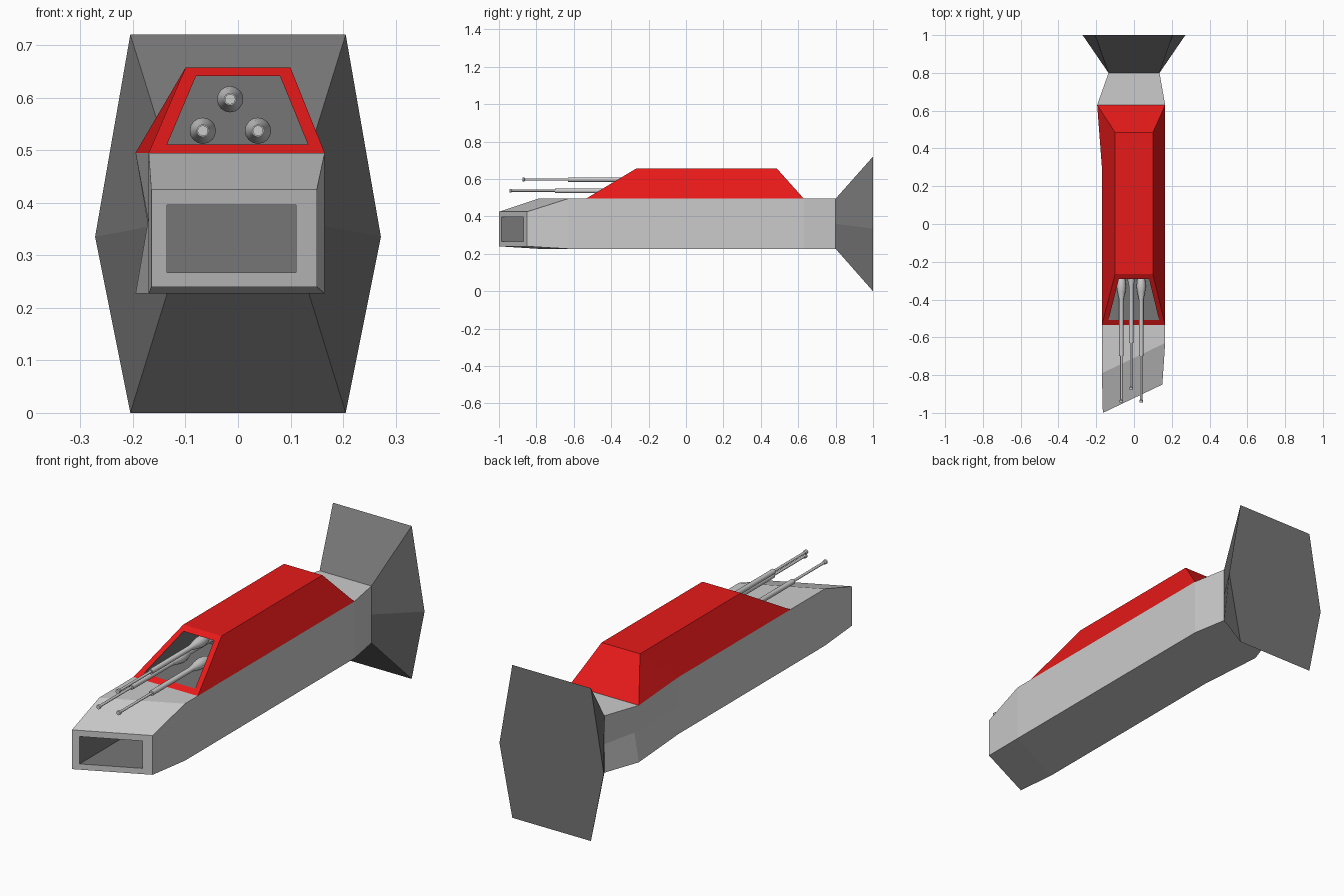
import bpy, bmesh, math

if "Cube" in bpy.data.objects:
    bpy.data.objects.remove(bpy.data.objects["Cube"])


def material(name, rgb):
    m = bpy.data.materials.new(name)
    m.diffuse_color = (*rgb, 1)
    m.use_nodes = True
    m.node_tree.nodes["Principled BSDF"].inputs["Base Color"].default_value = m.diffuse_color
    return m


GREY = material("hull_grey", (0.8, 0.8, 0.8))
DARK = material("dark_grey", (0.18, 0.18, 0.18))
RED = material("red", (0.8, 0.01, 0.01))


def finish(bm, name, mats):
    bmesh.ops.recalc_face_normals(bm, faces=bm.faces)
    me = bpy.data.meshes.new(name)
    bm.to_mesh(me)
    bm.free()
    for m in mats:
        me.materials.append(m)
    ob = bpy.data.objects.new(name, me)
    bpy.context.collection.objects.link(ob)
    return ob


def ring(bm, pts):
    return [bm.verts.new(p) for p in pts]


def bridge(bm, a, b, mat=0):
    n = len(a)
    for i in range(n):
        j = (i + 1) % n
        bm.faces.new((a[i], a[j], b[j], b[i])).material_index = mat


def recess(bm, outer, opening, depth_y):
    """Frame around an opening, then a dark pocket running back to depth_y."""
    inner = ring(bm, opening)
    deep = ring(bm, [(x, depth_y, z) for x, y, z in opening])
    bridge(bm, outer, inner)
    bridge(bm, inner, deep, 1)
    bm.faces.new(deep).material_index = 1


# Hull: lofted sections with a skewed, hollow nose
# (y left, y right, x left, x left at mid height, x right, z bottom, z top)
stations = [
    (0.80, 0.80, -0.135, -0.135, 0.135, 0.227, 0.495),
    (0.63, 0.63, -0.195, -0.172, 0.165, 0.227, 0.495),
    (0.30, 0.30, -0.170, -0.170, 0.165, 0.227, 0.495),
    (-0.79, -0.63, -0.170, -0.170, 0.165, 0.227, 0.495),
    (-1.0, -0.85, -0.165, -0.165, 0.150, 0.240, 0.425),
]
bm = bmesh.new()
prev = None
for yl, yr, l, m, r, z0, z1 in stations:
    zm = (z0 + z1) / 2
    sec = ring(bm, [(l, yl, z1), (m, yl, zm), (l, yl, z0), (r, yr, z0), (r, yr, z1)])
    if prev:
        bridge(bm, prev, sec)
    prev = sec


def nose_y(x):
    return -1.0 + 0.15 * (x + 0.165) / 0.315


recess(bm, prev, [(x, nose_y(x), z) for x, z in
                  [(-0.135, 0.396), (-0.135, 0.33), (-0.135, 0.267),
                   (0.11, 0.267), (0.11, 0.396)]], -0.3)
finish(bm, "hull", [GREY, DARK])

# Red upper housing with an open sloping front
bm = bmesh.new()
Z0, Z1 = 0.495, 0.657
b = ring(bm, [(x, y, Z0) for x, y in
              [(-0.17, -0.535), (0.165, -0.535), (0.165, 0.63), (-0.195, 0.63), (-0.17, 0.3)]])
t = ring(bm, [(-0.1, -0.265, Z1), (0.1, -0.265, Z1), (0.1, 0.485, Z1), (-0.1, 0.485, Z1)])
bm.faces.new(t)
bm.faces.new((b[1], b[2], t[2], t[1]))
bm.faces.new((b[2], b[3], t[3], t[2]))
bm.faces.new((b[3], b[4], t[3]))
bm.faces.new((b[4], b[0], t[0], t[3]))


def slope_y(z):
    return -0.535 + 0.27 * (z - Z0) / (Z1 - Z0)


recess(bm, [b[0], b[1], t[1], t[0]],
       [(x, slope_y(z), z) for x, z in
        [(-0.135, 0.511), (0.133, 0.511), (0.08, 0.641), (-0.08, 0.641)]], -0.1)
finish(bm, "upper_housing", [RED, DARK])

# Flared tail
bm = bmesh.new()
front = ring(bm, [(x, 0.8, z) for x, z in
                  [(-0.135, 0.495), (-0.135, 0.361), (-0.135, 0.227),
                   (0.135, 0.227), (0.135, 0.361), (0.135, 0.495)]])
back = ring(bm, [(x, 1.0, z) for x, z in
                 [(-0.205, 0.72), (-0.272, 0.335), (-0.205, 0.0),
                  (0.205, 0.0), (0.272, 0.335), (0.205, 0.72)]])
bridge(bm, front, back)
bm.faces.new(back)
finish(bm, "tail_flare", [DARK])

# Gun barrels: turned profile (y, radius) from mount to muzzle
profile = [(-0.27, 0.012), (-0.295, 0.021), (-0.33, 0.025), (-0.36, 0.021), (-0.40, 0.012),
           (-0.70, 0.012), (-0.70, 0.006), (-0.93, 0.006), (-0.935, 0.010), (-0.945, 0.010)]
SIDES = 16
for name, x, z, shift in [("barrel_left", -0.067, 0.537, 0), ("barrel_right", 0.038, 0.537, 0),
                          ("barrel_top", -0.015, 0.597, 0.07)]:
    bm = bmesh.new()
    prev = None
    for y, r in [(-0.1 - shift, 0.012)] + profile:
        sec = ring(bm, [(x + r * math.cos(2 * math.pi * k / SIDES), y + shift,
                         z + r * math.sin(2 * math.pi * k / SIDES)) for k in range(SIDES)])
        if prev:
            bridge(bm, prev, sec)
        else:
            bm.faces.new(sec)
        prev = sec
    bm.faces.new(prev)
    ob = finish(bm, name, [GREY])
    bpy.ops.object.select_all(action='DESELECT')
    ob.select_set(True)
    bpy.context.view_layer.objects.active = ob
    bpy.ops.object.shade_smooth_by_angle(angle=math.radians(35))
